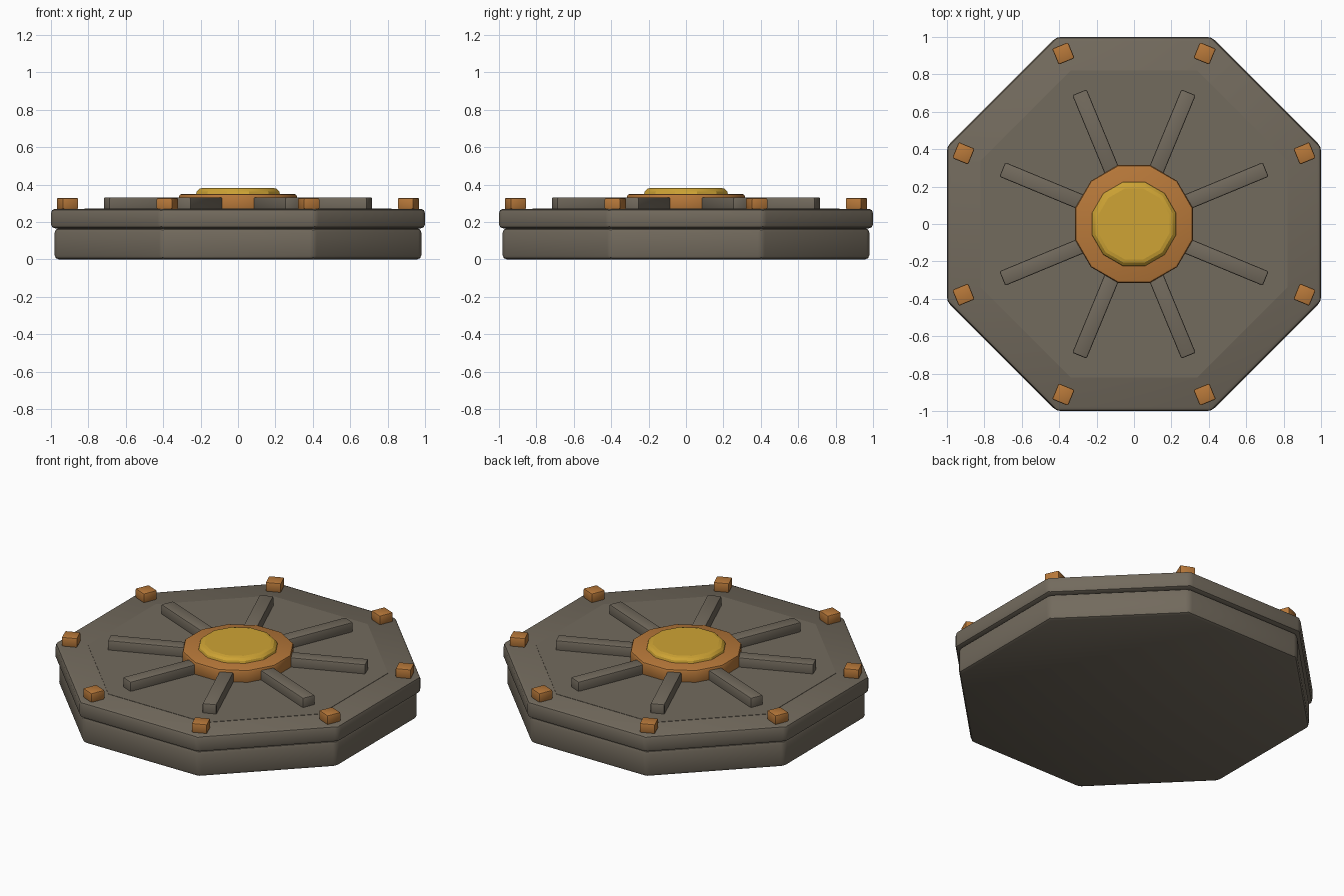
import bpy
import math

if "Cube" in bpy.data.objects:
    bpy.data.objects.remove(bpy.data.objects["Cube"])


def material(name, rgb):
    m = bpy.data.materials.new(name)
    m.diffuse_color = (*rgb, 1.0)
    m.use_nodes = True
    m.node_tree.nodes["Principled BSDF"].inputs["Base Color"].default_value = m.diffuse_color
    return m


STONE = material("dark stone", (0.17, 0.145, 0.11))
BRONZE = material("bronze", (0.48, 0.19, 0.042))
GOLD = material("gold", (0.62, 0.37, 0.035))


def finish(obj, name, mat, bevel, segments):
    """Name, colour, bevel and shade a part."""
    obj.name = name
    obj.data.materials.append(mat)
    bpy.ops.object.transform_apply(location=False, rotation=False, scale=True)
    if bevel:
        mod = obj.modifiers.new("Bevel", 'BEVEL')
        mod.width = bevel
        mod.segments = segments
        mod.limit_method = 'ANGLE'
        mod.angle_limit = math.radians(20 if segments > 2 else 40)
        bpy.ops.object.modifier_apply(modifier=mod.name)
    bpy.ops.object.shade_smooth_by_angle(angle=math.radians(30))
    return obj


def prism(name, sides, apothem, z0, z1, mat, bevel=0.0, segments=2):
    """Upright regular prism with flat sides facing the axes."""
    bpy.ops.mesh.primitive_cylinder_add(
        vertices=sides, radius=apothem / math.cos(math.pi / sides),
        depth=z1 - z0, location=(0, 0, (z0 + z1) / 2),
        rotation=(0, 0, math.pi / sides))
    return finish(bpy.context.object, name, mat, bevel, segments)


def radial_box(name, angle, r0, r1, width, z0, z1, mat, bevel):
    """Box lying along a radius, from r0 to r1."""
    r = (r0 + r1) / 2
    bpy.ops.mesh.primitive_cube_add(
        size=1, location=(r * math.cos(angle), r * math.sin(angle), (z0 + z1) / 2),
        rotation=(0, 0, angle))
    obj = bpy.context.object
    obj.scale = (r1 - r0, width, z1 - z0)
    return finish(obj, name, mat, bevel, 2)


# Octagonal base, overhanging slab and thin raised panel
prism("base", 8, 0.98, 0.0, 0.166, STONE, 0.022)
prism("slab", 8, 1.0, 0.166, 0.27, STONE, 0.022)
prism("top_panel", 8, 0.82, 0.262, 0.272, STONE)

# Central hub: bronze collar and gold cap
prism("hub_collar", 12, 0.315, 0.26, 0.35, BRONZE, 0.014)
cap = prism("hub_cap", 12, 0.225, 0.30, 0.382, GOLD)
bpy.context.view_layer.objects.active = cap
mod = cap.modifiers.new("Rounded rim", 'BEVEL')
mod.width = 0.036
mod.segments = 3
mod.limit_method = 'ANGLE'
mod.angle_limit = math.radians(40)
bpy.ops.object.modifier_apply(modifier=mod.name)
bpy.ops.object.shade_smooth_by_angle(angle=math.radians(25))

# Ribs and corner studs pointing at the octagon's corners
for i in range(8):
    a = math.radians(22.5 + 45 * i)
    radial_box(f"rib_{i + 1}", a, 0.24, 0.762, 0.083, 0.26, 0.332, STONE, 0.008)
    radial_box(f"corner_stud_{i + 1}", a, 0.941, 1.033, 0.092, 0.268, 0.328, BRONZE, 0.008)
